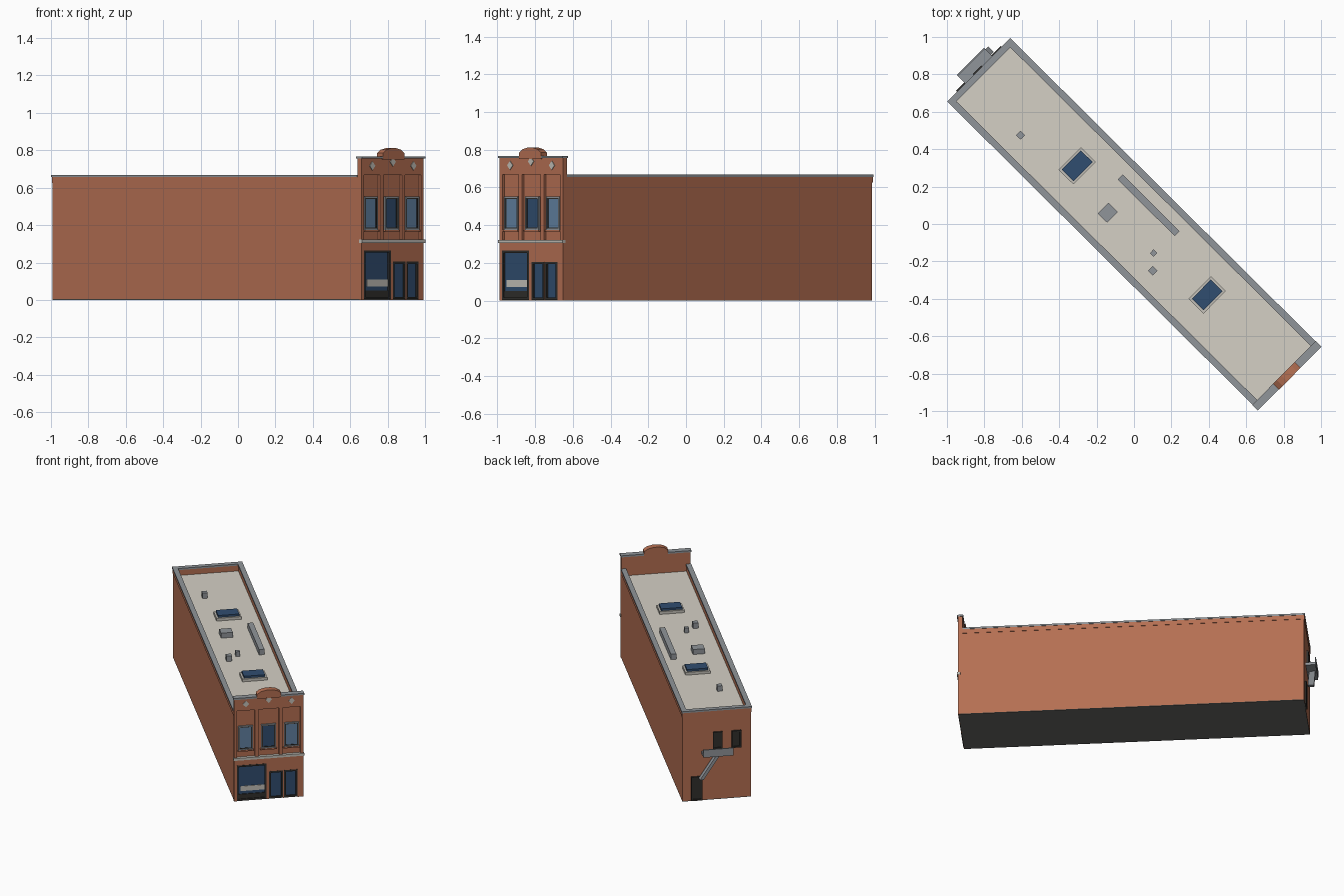
import bpy, bmesh, math

if "Cube" in bpy.data.objects:
    bpy.data.objects.remove(bpy.data.objects["Cube"])

TURN = math.radians(45.2)      # whole building is turned on its plot


def mat(name, *rgb):
    m = bpy.data.materials.new(name)
    m.diffuse_color = (*rgb, 1)
    m.use_nodes = True
    m.node_tree.nodes["Principled BSDF"].inputs["Base Color"].default_value = m.diffuse_color
    return m


BRICK = mat("brick", 0.46, 0.16, 0.085)
ROOF = mat("roof_membrane", 0.66, 0.63, 0.56)
METAL = mat("grey_metal", 0.28, 0.30, 0.32)
STONE = mat("pale_stone", 0.55, 0.53, 0.48)
DARK = mat("dark_frame", 0.03, 0.028, 0.025)
GLASS = mat("glass", 0.03, 0.075, 0.16)
PALE_GLASS = mat("pale_glass", 0.12, 0.22, 0.36)
BASE = mat("foundation", 0.14, 0.14, 0.13)


def finish(name, bm, m):
    bmesh.ops.recalc_face_normals(bm, faces=bm.faces)
    me = bpy.data.meshes.new(name)
    bm.to_mesh(me)
    bm.free()
    me.materials.append(m)
    ob = bpy.data.objects.new(name, me)
    bpy.context.collection.objects.link(ob)
    ob.rotation_euler.z = TURN
    return ob


def box(name, x0, x1, y0, y1, z0, z1, m):
    bm = bmesh.new()
    for v in bmesh.ops.create_cube(bm, size=1)["verts"]:
        v.co = (x1 if v.co.x > 0 else x0, y1 if v.co.y > 0 else y0, z1 if v.co.z > 0 else z0)
    return finish(name, bm, m)


def prism(name, pts, y0, y1, m):
    """Extrude an (x, z) outline along y."""
    bm = bmesh.new()
    f = bm.faces.new([bm.verts.new((x, y0, z)) for x, z in pts])
    ext = bmesh.ops.extrude_face_region(bm, geom=[f])["geom"]
    for v in ext:
        if isinstance(v, bmesh.types.BMVert):
            v.co.y = y1
    return finish(name, bm, m)


def frame(name, x0, x1, z0, z1, t, y0, y1, m):
    """Four-sided frame standing in the x-z plane."""
    bm = bmesh.new()
    rings = []
    for y in (y0, y1):
        for d in (0, t):
            rings.append([bm.verts.new((x, y, z)) for x, z in
                          ((x0 + d, z0 + d), (x1 - d, z0 + d), (x1 - d, z1 - d), (x0 + d, z1 - d))])
    a, b, c, d = rings
    for p, q in ((a, b), (c, d), (a, c), (b, d)):
        for i in range(4):
            j = (i + 1) % 4
            bm.faces.new((p[i], p[j], q[j], q[i]))
    return finish(name, bm, m)


W, YB, DECK = 0.234, 1.165, 0.615
YF, YR = -1.165, -1.150       # facade outer face and recessed face

# Main body, foundation and roof deck
box("main_body", -W, W, -1.14, YB, 0.004, DECK - 0.005, BRICK)
box("foundation", -W, W, -1.16, YB, 0, 0.004, BASE)
box("roof_deck", -0.21, 0.21, -1.14, 1.14, DECK - 0.01, DECK, ROOF)

# Parapets, brick bands and copings on both sides and the back
for s, side in ((-1, "left"), (1, "right")):
    box(f"parapet_{side}", *sorted((s * 0.207, s * W)), -1.135, YB, DECK - 0.005, 0.656, BRICK)
    box(f"brick_band_{side}", *sorted((s * 0.225, s * 0.2365)), -1.135, YB + 0.003, 0.625, 0.656, BRICK)
    box(f"coping_{side}", *sorted((s * 0.204, s * 0.239)), -1.135, YB + 0.005, 0.656, 0.668, METAL)
box("parapet_back", -0.207, 0.207, 1.138, YB, DECK - 0.005, 0.656, BRICK)
box("brick_band_back", -0.2365, 0.2365, 1.155, YB + 0.003, 0.625, 0.656, BRICK)
box("coping_back", -0.204, 0.204, 1.135, YB + 0.005, 0.656, 0.668, METAL)

# Facade slab and the brick layer around the shop openings
box("facade_wall", -0.236, 0.236, YR, -1.135, 0.004, 0.757, BRICK)
for i, (x0, x1, z0, z1) in enumerate(((-0.236, -0.218, 0, 0.305), (-0.016, 0.003, 0, 0.305),
                                      (0.098, 0.104, 0, 0.205), (0.196, 0.236, 0, 0.305),
                                      (-0.218, -0.016, 0.265, 0.305), (0.003, 0.196, 0.205, 0.305))):
    box(f"shop_pier_{i}", x0, x1, YF, YR, z0, z1, BRICK)
box("stone_belt", -0.241, 0.241, -1.173, YR, 0.305, 0.322, STONE)

# Upper pilasters and frieze
for i, (x0, x1) in enumerate(((-0.236, -0.216), (-0.094, -0.07), (0.07, 0.094), (0.216, 0.236))):
    box(f"pilaster_{i}", x0, x1, YF, YR, 0.322, 0.668, BRICK)
box("frieze", -0.236, 0.236, YF, YR, 0.668, 0.757, BRICK)

# Upper windows and diamond ornaments
for i, cx in enumerate((-0.156, 0, 0.156)):
    box(f"window_sill_{i}", cx - 0.056, cx + 0.056, -1.166, YR, 0.366, 0.375, BRICK)
    frame(f"window_frame_{i}", cx - 0.051, cx + 0.051, 0.375, 0.552, 0.007, -1.161, YR, METAL)
    frame(f"window_sash_{i}", cx - 0.044, cx + 0.044, 0.382, 0.545, 0.006, -1.157, YR, DARK)
    box(f"window_pane_{i}", cx - 0.038, cx + 0.038, YR - 0.004, YR, 0.388, 0.539,
        PALE_GLASS if cx else GLASS)
    z = 0.717 if cx else 0.738
    prism(f"diamond_{i}", ((cx - 0.021, z), (cx, z - 0.024), (cx + 0.021, z), (cx, z + 0.024)),
          -1.169, YF, STONE)

# Facade coping split around the curved pediment
for s, side in ((-1, "left"), (1, "right")):
    box(f"facade_coping_{side}", *sorted((s * 0.082, s * 0.241)), -1.173, -1.13, 0.755, 0.767, METAL)
arc = [(0.082, 0.785), (0.055, 0.803), (0.02, 0.811)]
prism("pediment", [(-0.082, 0.752), (0.082, 0.752)] + arc + [(-x, z) for x, z in arc[::-1]],
      -1.174, -1.13, BRICK)

# Shop window with sill panel and pale strip
frame("shop_frame", -0.218, -0.016, 0.004, 0.265, 0.012, -1.167, YR, DARK)
box("shop_glass", -0.206, -0.028, YR - 0.006, YR, 0.05, 0.253, GLASS)
box("shop_stall_panel", -0.206, -0.028, -1.161, YR, 0.016, 0.05, DARK)
box("shop_pale_strip", -0.19, -0.029, -1.160, YR, 0.072, 0.108, STONE)

# Two glazed front doors
for i, (x0, x1) in enumerate(((0.003, 0.098), (0.104, 0.196))):
    frame(f"front_door_frame_{i}", x0, x1, 0.004, 0.205, 0.012, -1.166, YR, DARK)
    box(f"front_door_glass_{i}", x0 + 0.012, x1 - 0.012, YR - 0.006, YR, 0.016, 0.193, GLASS)

# Back door and back windows
for name, x0, x1, z0, z1 in (("back_door", 0.098, 0.174, 0.004, 0.18),
                             ("back_window_0", -0.038, 0.026, 0.375, 0.5),
                             ("back_window_1", -0.166, -0.102, 0.375, 0.5)):
    frame(name + "_frame", x0, x1, z0, z1, 0.01, YB, YB + 0.012, DARK)
    box(name + "_panel", x0 + 0.01, x1 - 0.01, YB, YB + 0.004, z0 + 0.01, z1 - 0.01, DARK)

# Fire escape: platform, railing panel and stair
box("escape_platform", -0.103, 0.103, YB, 1.232, 0.345, 0.365, METAL)
box("escape_rail", -0.103, 0.103, 1.226, 1.234, 0.365, 0.402, METAL)
prism("escape_stair", ((-0.01, 0.345), (0.015, 0.345), (0.125, 0.175), (0.1, 0.175)), 1.18, 1.222, METAL)

# Skylights
for i, cy in enumerate((-0.545, 0.435)):
    box(f"skylight_curb_{i}", -0.078, 0.092, cy - 0.056, cy + 0.056, DECK, 0.635, STONE)
    box(f"skylight_glass_{i}", -0.065, 0.079, cy - 0.044, cy + 0.044, 0.635, 0.65, GLASS)

# Rooftop duct, air unit and vents
for name, cx, cy, w, d, h in (("roof_duct", 0.126, 0.015, 0.037, 0.43, 0.04),
                              ("air_unit", -0.056, 0.142, 0.08, 0.07, 0.037),
                              ("vent_0", -0.036, -0.184, 0.028, 0.028, 0.035),
                              ("vent_1", -0.107, -0.247, 0.036, 0.036, 0.04),
                              ("vent_2", -0.09, 0.765, 0.034, 0.034, 0.04)):
    box(name, cx - w / 2, cx + w / 2, cy - d / 2, cy + d / 2, DECK, DECK + h, METAL)
